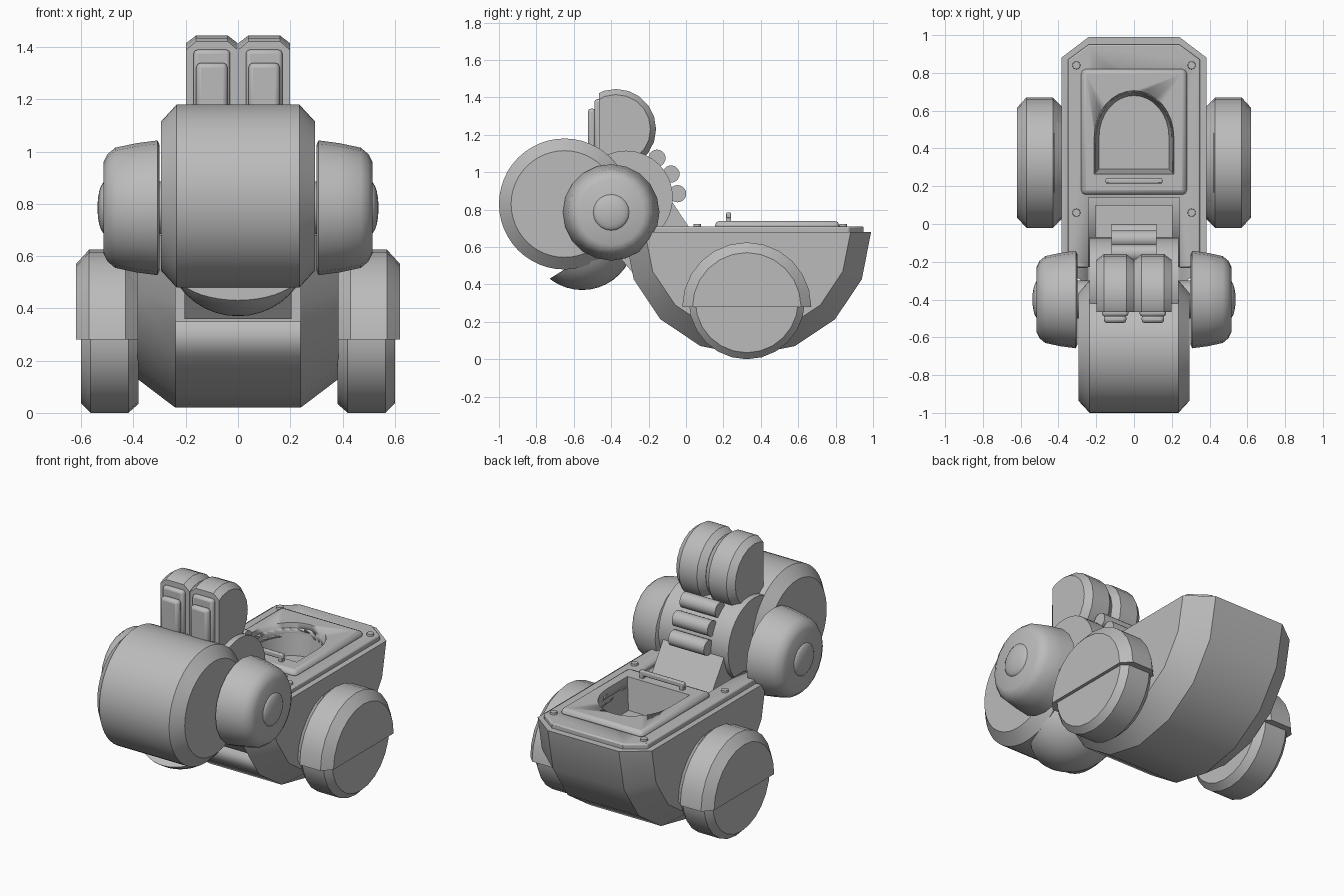
import bpy, bmesh, math
from mathutils import Vector

if "Cube" in bpy.data.objects:
    bpy.data.objects.remove(bpy.data.objects["Cube"])

grey = bpy.data.materials.new("plain_grey")
grey.diffuse_color = (0.5, 0.5, 0.5, 1)
grey.use_nodes = True
grey.node_tree.nodes["Principled BSDF"].inputs["Base Color"].default_value = grey.diffuse_color


def finish(bm, name, smooth=30, bevel=0, hidden=False):
    bmesh.ops.recalc_face_normals(bm, faces=bm.faces)
    me = bpy.data.meshes.new(name)
    bm.to_mesh(me)
    bm.free()
    me.materials.append(grey)
    ob = bpy.data.objects.new(name, me)
    bpy.context.collection.objects.link(ob)
    if bevel:
        m = ob.modifiers.new("bevel", 'BEVEL')
        m.width, m.segments, m.limit_method = bevel, 2, 'ANGLE'
        m.angle_limit = math.radians(40)
    ob.hide_render = hidden
    if smooth:
        bpy.ops.object.select_all(action='DESELECT')
        ob.select_set(True)
        bpy.context.view_layer.objects.active = ob
        bpy.ops.object.shade_smooth_by_angle(angle=math.radians(smooth))
    return ob


def lathe(name, profile, y, z, n=32, cut=None, smooth=30):
    """Spin (x, radius) points round an x axis; cut = (point, normal) drops the normal side."""
    bm = bmesh.new()
    rings = []
    for x, r in profile:
        rings.append([bm.verts.new((x, y + r * math.cos(2 * math.pi * i / n),
                                    z + r * math.sin(2 * math.pi * i / n))) for i in range(n)])
    for a, b in zip(rings, rings[1:]):
        for i in range(n):
            j = (i + 1) % n
            bm.faces.new((a[i], a[j], b[j], b[i]))
    bm.faces.new(rings[0])
    bm.faces.new(rings[-1])
    if cut:
        slice_off(bm, *cut)
    return finish(bm, name, smooth)


def slice_off(bm, point, normal):
    geom = bm.verts[:] + bm.edges[:] + bm.faces[:]
    bmesh.ops.bisect_plane(bm, geom=geom, plane_co=point, plane_no=normal,
                           clear_outer=True, dist=1e-5)
    bmesh.ops.holes_fill(bm, edges=[e for e in bm.edges if e.is_boundary], sides=0)


def prism(name, low, high, smooth=30, bevel=0, hidden=False):
    """Solid between two matching outlines."""
    bm = bmesh.new()
    a = [bm.verts.new(p) for p in low]
    b = [bm.verts.new(p) for p in high]
    for i in range(len(a)):
        j = (i + 1) % len(a)
        bm.faces.new((a[i], a[j], b[j], b[i]))
    bm.faces.new(a)
    bm.faces.new(b)
    return finish(bm, name, smooth, bevel, hidden)


def box(name, x0, x1, y0, y1, z0, z1, **kw):
    base = [(x0, y0), (x1, y0), (x1, y1), (x0, y1)]
    return prism(name, [(x, y, z0) for x, y in base], [(x, y, z1) for x, y in base], **kw)


def cut_with(ob, cutter):
    m = ob.modifiers.new("cut", 'BOOLEAN')
    m.operation, m.solver, m.object = 'DIFFERENCE', 'EXACT', cutter


def arch(w, y0, ymid, ytop, z):
    pts = [(-w, y0, z), (w, y0, z)]
    for i in range(17):
        a = math.pi * i / 16
        pts.append((w * math.cos(a), ymid + (ytop - ymid) * math.sin(a), z))
    return pts


# hull: half drum with chamfered sides, and its deck plate
hull = lathe("hull", [(-.385, .55), (-.24, .66), (.24, .66), (.385, .55)], .33, .68, 16,
             cut=((0, 0, .68), (0, 0, 1)))
deck_outline = [(.24, .95), (.35, .87), (.35, -.17), (.3, -.23)]
deck_outline += [(-x, y) for x, y in reversed(deck_outline)]
deck = prism("deck_plate", [(x, y, .66) for x, y in deck_outline],
             [(x, y, .71) for x, y in deck_outline], bevel=.008)

# cockpit frame
frame = box("cockpit_frame", -.28, .28, .155, .82, .69, .74, bevel=.025)

# openings: neck slot in the hull front and arched cockpit well
slot = box("slot_cutter", -.24, .24, -.6, .14, .35, 1, hidden=True)
well = prism("well_cutter", arch(.185, .29, .46, .68, .55), arch(.215, .26, .46, .71, .77),
             hidden=True)
for ob in (hull, deck):
    cut_with(ob, slot)
for ob in (hull, deck, frame):
    cut_with(ob, well)

# cockpit handle and deck bolts
box("handle_bar", -.15, .15, .215, .24, .755, .785, bevel=.006)
for s in (-1, 1):
    box("handle_post", s * .135 - .012, s * .135 + .012, .215, .24, .73, .765)
    for y in (.06, .84):
        bm = bmesh.new()
        bmesh.ops.create_cone(bm, cap_ends=True, segments=16, radius1=.023, radius2=.02, depth=.03)
        bmesh.ops.translate(bm, verts=bm.verts, vec=(s * .305, y, .707))
        finish(bm, "deck_bolt")

# neck wedge joining hull and drum
side = [(-.12, .91), (.1, .58), (.1, .36), (-.2, .36), (-.4, .6), (-.4, .85)]
prism("neck", [(-.205, y, z) for y, z in side], [(.205, y, z) for y, z in side])

# neck drum with three rollers on its back
lathe("neck_drum", [(-.235, .25), (.235, .25)], -.32, .865, 32)
for y, z in ((-.155, 1.075), (-.08, .99), (-.045, .885)):
    lathe("neck_roller", [(-.12, .046), (.12, .046)], y, z, 20)

# big head drum
lathe("head_drum", [(-.295, .285), (-.235, .35), (.235, .35), (.295, .285)], -.65, .83, 48)

# chin bowl: ball cut by a tilted plane
bm = bmesh.new()
bmesh.ops.create_uvsphere(bm, u_segments=32, v_segments=20, radius=.28)
bmesh.ops.translate(bm, verts=bm.verts, vec=(0, -.555, .65))
slice_off(bm, Vector((0, -.73, .43)), Vector((0, -.53, .85)))
finish(bm, "chin_bowl")

for s in (-1, 1):
    # paired lamp housings with stepped front plates
    c = s * .1
    lathe("lamp_housing", [(c - .099, .185), (c - .06, .215), (c + .06, .215), (c + .099, .185)],
          -.375, 1.23, 20, cut=((0, -.465, 0), (0, -1, 0)))
    box("lamp_plate", c - .07, c + .07, -.49, -.44, 1.06, 1.39, bevel=.015)
    box("lamp_lens", c - .06, c + .06, -.525, -.48, 1.06, 1.34, bevel=.018)

    # front wheels with domed hubs
    lathe("front_wheel", [(s * .3, .24), (s * .308, .258), (s * .39, .247), (s * .47, .23),
                          (s * .5, .205), (s * .515, .175)], -.4, .785, 20, smooth=40)
    lathe("front_axle", [(s * .2, .1), (s * .31, .1)], -.4, .785, 20)
    lathe("front_hub", [(s * .505, .1)] + [(s * (.508 + .03 * math.sin(a)), .1 * math.cos(a))
          for a in (.3, .6, .9, 1.2, 1.5)], -.4, .785, 20, smooth=50)

    # rear wheels and half-round fenders
    lathe("rear_wheel", [(s * .38, .275), (s * .42, .31), (s * .565, .31), (s * .6, .275)],
          .325, .31, 24, smooth=40)
    lathe("rear_fender", [(s * .375, .29), (s * .43, .345), (s * .57, .345), (s * .62, .29)],
          .325, .28, 24, cut=((0, 0, .28), (0, 0, -1)), smooth=40)
